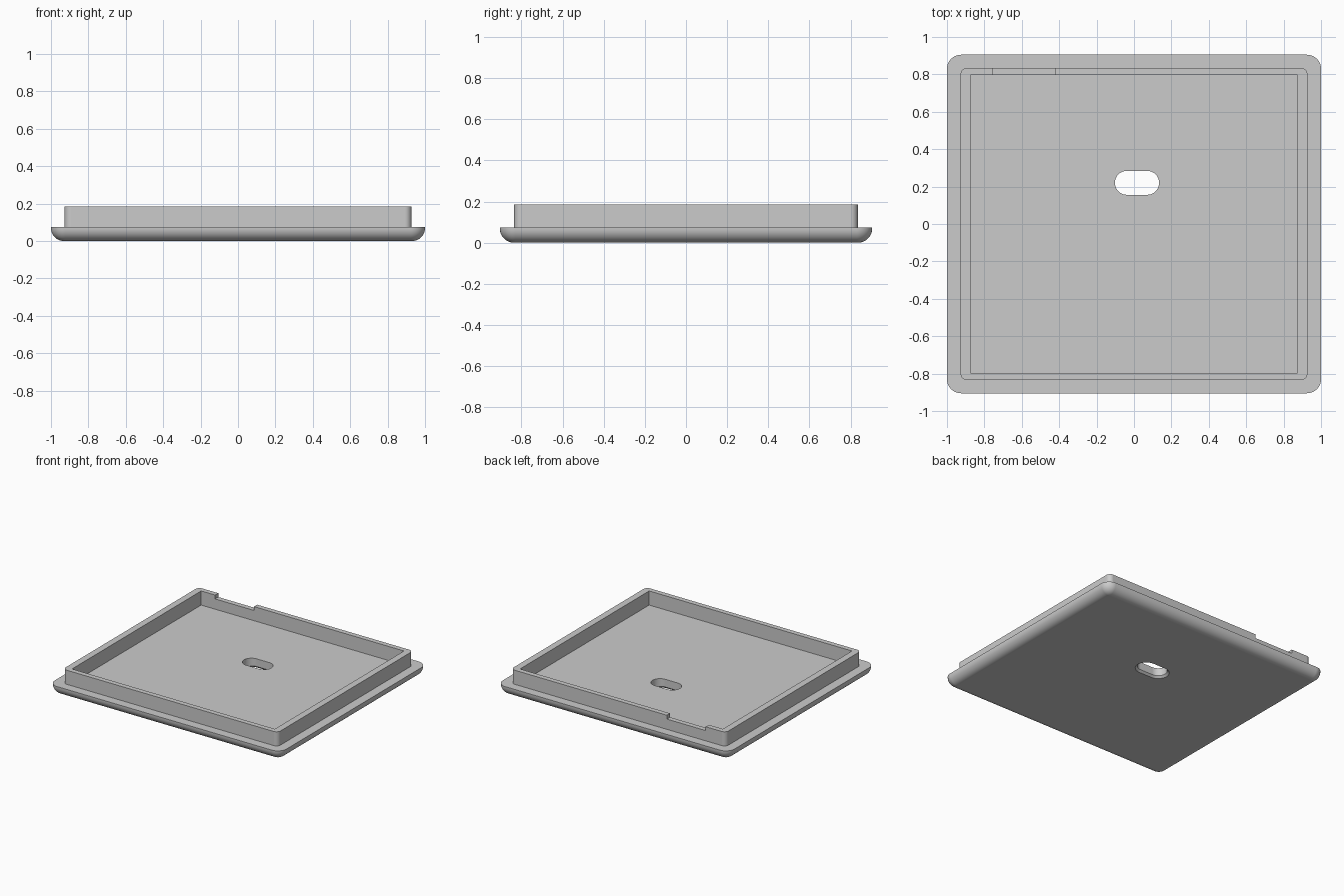
import bpy, bmesh, math

if "Cube" in bpy.data.objects:
    bpy.data.objects.remove(bpy.data.objects["Cube"])


def rounded_loop(hx, hy, r, z, cx=0.0, cy=0.0, seg=10):
    """Points of a rounded rectangle, counter-clockwise."""
    pts = []
    for q, (sx, sy) in enumerate([(1, 1), (-1, 1), (-1, -1), (1, -1)]):
        for i in range(seg + 1):
            a = math.pi / 2 * (q + i / seg)
            pts.append((cx + sx * (hx - r) + r * math.cos(a),
                        cy + sy * (hy - r) + r * math.sin(a), z))
    return pts


def loft(name, loops):
    """Closed solid through a bottom-to-top stack of loops."""
    bm = bmesh.new()
    rings = [[bm.verts.new(p) for p in loop] for loop in loops]
    n = len(rings[0])
    for a, b in zip(rings, rings[1:]):
        for i in range(n):
            j = (i + 1) % n
            bm.faces.new((a[i], a[j], b[j], b[i]))
    bm.faces.new(rings[0][::-1])
    bm.faces.new(rings[-1])
    bmesh.ops.remove_doubles(bm, verts=bm.verts, dist=1e-5)
    bmesh.ops.recalc_face_normals(bm, faces=bm.faces)
    me = bpy.data.meshes.new(name)
    bm.to_mesh(me)
    bm.free()
    ob = bpy.data.objects.new(name, me)
    bpy.context.collection.objects.link(ob)
    return ob


def box(name, x0, x1, y0, y1, z0, z1):
    return loft(name, [[(x0, y0, z), (x1, y0, z), (x1, y1, z), (x0, y1, z)]
                       for z in (z0, z1)])


HX, HY, R, FLOOR, TOP = 1.0, 0.905, 0.07, 0.075, 0.185

# Plate with a rounded underside, stepping in to the raised rim
loops = []
for i in range(11):
    a = math.pi / 2 * i / 10
    d = R * (1 - math.sin(a))
    loops.append(rounded_loop(HX - d, HY - d, 0.075 - d, R * (1 - math.cos(a))))
loops.append(rounded_loop(HX, HY, 0.075, FLOOR))
loops.append(rounded_loop(0.927, 0.835, 0.035, FLOOR))
loops.append(rounded_loop(0.927, 0.835, 0.035, TOP))
lid = loft("lid", loops)

# Cutters: inside cavity, notch in the back rim, slot with a bevelled lower edge
SX, SY, CX, CY = 0.118, 0.064, 0.016, 0.22
cutters = [
    box("cavity_cutter", -0.875, 0.875, -0.796, 0.796, FLOOR, 0.3),
    box("notch_cutter", -0.755, -0.42, 0.75, 0.9, 0.155, 0.3),
    loft("slot_cutter", [
        rounded_loop(SX + g, SY + g, SY + g - 0.0005, z, CX, CY)
        for g, z in ((0.025, -0.01), (0.0, 0.015), (0.0, 0.12))]),
]
bpy.context.view_layer.objects.active = lid
lid.select_set(True)
for c in cutters:
    m = lid.modifiers.new(c.name, 'BOOLEAN')
    m.operation = 'DIFFERENCE'
    m.solver = 'EXACT'
    m.object = c
    bpy.ops.object.modifier_apply(modifier=m.name)
    bpy.data.objects.remove(c)

# Smooth rounding with crisp edges and flat large faces
bpy.ops.object.shade_smooth_by_angle(angle=math.radians(30))
w = lid.modifiers.new("flat_faces", 'WEIGHTED_NORMAL')
w.keep_sharp = True

grey = bpy.data.materials.new("plain grey")
grey.diffuse_color = (0.6, 0.6, 0.6, 1)
grey.use_nodes = True
grey.node_tree.nodes["Principled BSDF"].inputs["Base Color"].default_value = grey.diffuse_color
lid.data.materials.clear()
lid.data.materials.append(grey)
